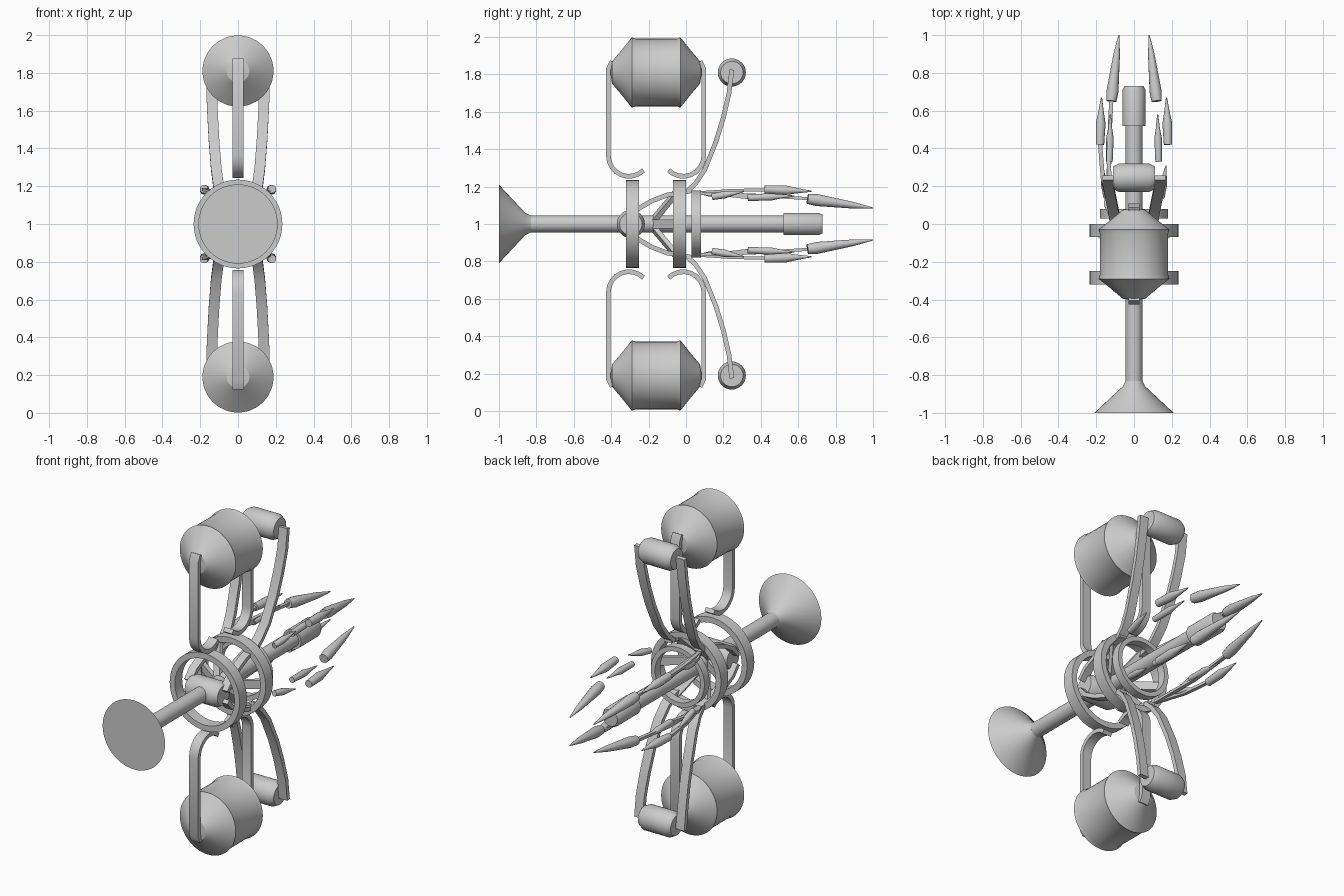
import bpy, bmesh, math
from mathutils import Vector

if "Cube" in bpy.data.objects:
    bpy.data.objects.remove(bpy.data.objects["Cube"], do_unlink=True)


def finish(name, bm):
    bmesh.ops.remove_doubles(bm, verts=bm.verts, dist=0.0002)
    bmesh.ops.recalc_face_normals(bm, faces=bm.faces)
    mesh = bpy.data.meshes.new(name)
    bm.to_mesh(mesh)
    bm.free()
    ob = bpy.data.objects.new(name, mesh)
    bpy.context.collection.objects.link(ob)
    bpy.ops.object.select_all(action='DESELECT')
    ob.select_set(True)
    bpy.context.view_layer.objects.active = ob
    bpy.ops.object.shade_smooth_by_angle(angle=math.radians(30))
    return ob


def lathe(name, profile, origin, axis=(0, 1, 0), sides=32):
    """Revolve (radius, distance) points around an axis."""
    bm = bmesh.new()
    turn = Vector((0, 0, 1)).rotation_difference(Vector(axis).normalized())
    rows = []
    for r, d in profile:
        row = []
        for i in range(sides):
            a = math.tau * i / sides
            p = Vector((r * math.cos(a), r * math.sin(a), d))
            row.append(bm.verts.new(Vector(origin) + turn @ p))
        rows.append(row)
    for a, b in zip(rows, rows[1:]):
        for i in range(sides):
            j = (i + 1) % sides
            bm.faces.new((a[i], a[j], b[j], b[i]))
    return finish(name, bm)


def strip(name, path, width, thick, side=(1, 0, 0)):
    """Sweep a flat rectangular section along a path."""
    bm = bmesh.new()
    pts = [Vector(p) for p in path]
    w = Vector(side).normalized() * width / 2
    rows = []
    for i, p in enumerate(pts):
        t = pts[min(i + 1, len(pts) - 1)] - pts[max(i - 1, 0)]
        n = t.cross(w).normalized() * thick / 2
        rows.append([bm.verts.new(p + v) for v in (w + n, n - w, -w - n, w - n)])
    for a, b in zip(rows, rows[1:]):
        for i in range(4):
            j = (i + 1) % 4
            bm.faces.new((a[i], a[j], b[j], b[i]))
    bm.faces.new(rows[0])
    bm.faces.new(rows[-1][::-1])
    return finish(name, bm)


def ring(name, outer, inner, y0, y1):
    lathe(name, [(outer, y0), (outer, y1), (inner, y1), (inner, y0), (outer, y0)],
          (0, 0, 1), sides=48)


def finger(name, start, end, r, shoulder):
    d = Vector(end) - Vector(start)
    n = d.length
    lathe(name, [(0, 0), (r * .85, 0), (r, n * shoulder), (r * .55, n * .7), (.003, n), (0, n)],
          start, d, 14)


# Central shaft, front dish and rear cap
lathe("shaft", [(0, -.9), (.045, -.9), (.045, .6), (0, .6)], (0, 0, 1))
lathe("front_dish", [(0, -1), (.21, -1), (.06, -.86), (.045, -.83), (0, -.83)], (0, 0, 1), sides=40)
lathe("rear_cap", [(0, .52), (.06, .52), (.06, .71), (.05, .73), (0, .73)], (0, 0, 1))

# Three frame rings
ring("front_ring", .235, .2, -.32, -.25)
ring("middle_ring", .235, .2, -.07, 0)
ring("rear_ring", .18, .152, .03, .08)

# Hub barrel lying across the shaft, with spokes to the middle ring
barrel = [(0, -.11), (.06, -.11), (.075, -.08), (.075, .08), (.06, .11), (0, .11)]
lathe("hub_barrel", barrel, (0, -.295, 1), (1, 0, 0))
for k in range(6):
    a = k * math.tau / 6
    c, s = math.cos(a), math.sin(a)
    strip("ring_spoke", [(.03 * c, -.17, 1 + .03 * s), (.21 * c, -.04, 1 + .21 * s)],
          .05, .025, (-s, 0, c))

for v, level in ((1, "upper"), (-1, "lower")):
    def z(h):
        return 1 + v * h

    # Pod with conical ends
    pod = [(0, -.245), (.06, -.235), (.125, -.18), (.188, -.13), (.181, -.11)]
    pod += [(r, -d) for r, d in reversed(pod)]
    lathe(level + "_pod", pod, (0, -.16, z(.81)), sides=48)

    # Hooked brackets in front of and behind the pod
    for f, place in ((-1, "front"), (1, "rear")):
        path = [(0, -.16 + f * .235, z(.87)), (0, -.16 + f * .255, z(.83))]
        for i in range(9):
            a = math.radians(i * 135 / 8)
            path.append((0, -.16 + f * (.145 + .11 * math.cos(a)), z(.365 - .11 * math.sin(a))))
        strip(level + "_" + place + "_bracket", path, .06, .025)

    # Small rear barrel
    lathe(level + "_rear_barrel", barrel, (0, .245, z(.81)), (1, 0, 0))

    for h, hand in ((1, "left"), (-1, "right")):
        tag = level + "_" + hand
        # Bowed straps carrying the rear barrel, and their link to the hub
        strip(tag + "_strap", [(h * .14, .245, z(.825)), (h * .14, .23, z(.7)),
              (h * .134, .2, z(.57)), (h * .127, .16, z(.44)), (h * .115, .1, z(.29)),
              (h * .105, .05, z(.215)), (h * .1, .0, z(.17))], .056, .025)
        strip(tag + "_hub_link", [(h * .12, -.3, z(.03)), (h * .12, -.25, z(.085)),
              (h * .115, -.18, z(.125)), (h * .11, -.1, z(.155)), (h * .1, .03, z(.178))],
              .05, .025)

        # Pointed claw fingers
        finger(tag + "_short_finger", (h * .145, .14, z(.145)), (h * .17, .31, z(.175)), .02, .4)
        finger(tag + "_inner_finger", (h * .13, .33, z(.14)), (h * .125, .58, z(.15)), .02, .5)
        finger(tag + "_outer_finger", (h * .18, .42, z(.185)), (h * .172, .67, z(.175)), .026, .45)
        finger(tag + "_long_finger", (h * .12, .65, z(.135)), (h * .08, 1, z(.085)), .032, .15)

    # Thin tendons joining the fingers on one side to the rear ring
    for x, y, h in ((.145, .15, .148), (.13, .34, .14), (.18, .43, .183), (.12, .66, .135)):
        mid = (-(.14 + x) / 2 - .005, (.05 + y) / 2, z((.165 + h) / 2 + .005))
        strip(level + "_finger_tendon", [(-.12, .04, z(.165)), mid, (-x, y, z(h))], .022, .016)
